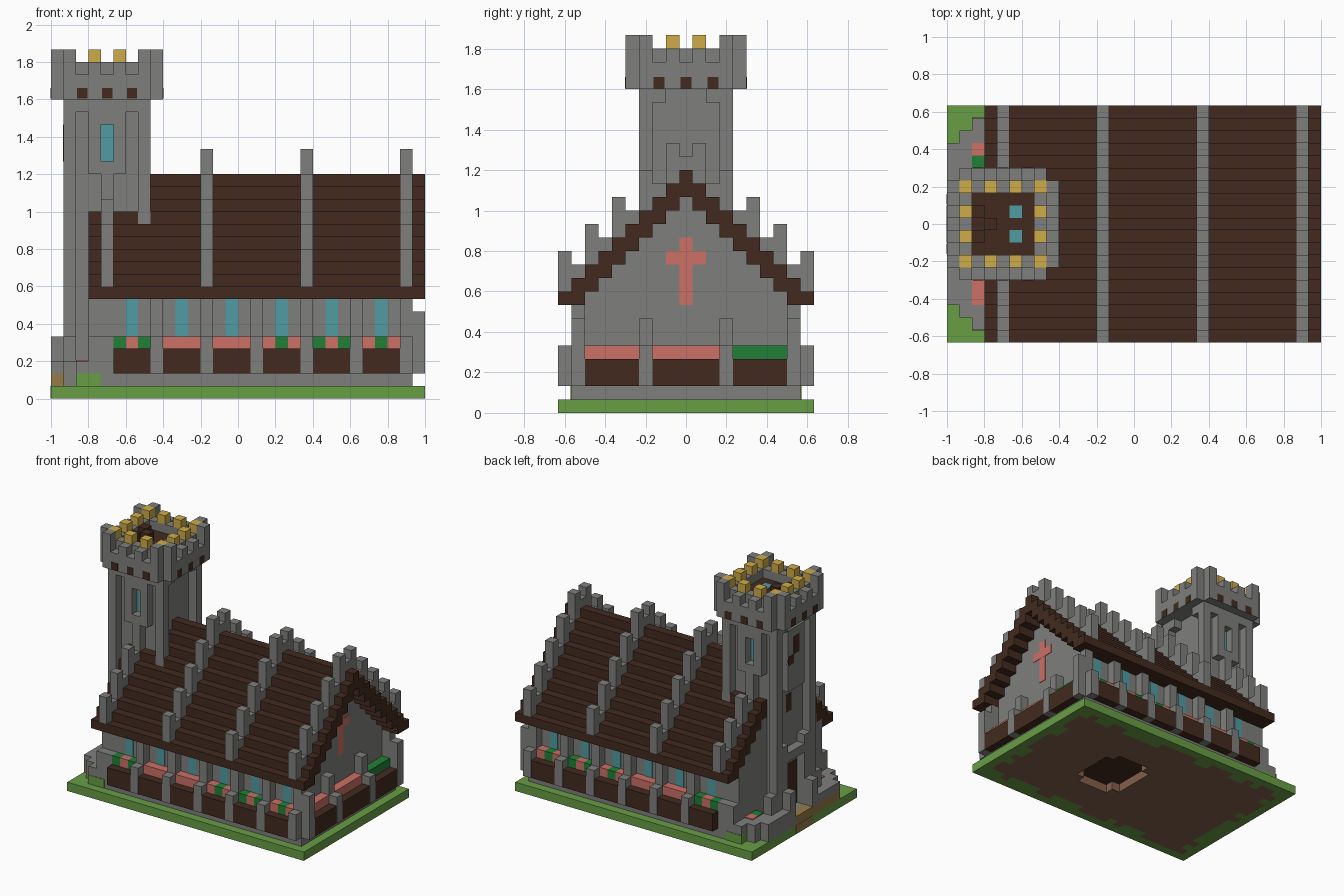
import bpy, bmesh, random
from mathutils import Vector

cube = bpy.data.objects.get("Cube")
if cube:
    bpy.data.objects.remove(cube)

U = 2 / 30  # one block


def material(name, *rgb):
    lin = [((c / 255 + 0.055) / 1.055) ** 2.4 for c in rgb] + [1]
    m = bpy.data.materials.new(name)
    m.use_nodes = True
    m.diffuse_color = lin
    m.node_tree.nodes["Principled BSDF"].inputs["Base Color"].default_value = lin
    return m


STONE = material("stone grey", 127, 127, 125)
WOOD = material("dark wood", 66, 42, 31)
GRASS = material("grass green", 104, 157, 69)
DIRT = material("dirt brown", 132, 96, 75)
PINK = material("flower pink", 204, 112, 102)
LEAF = material("leaf green", 33, 127, 54)
GLASS = material("window teal", 80, 156, 163)
GOLD = material("gold", 207, 172, 72)
TAN = material("tan step", 150, 123, 74)


def finish(name, bm, mats):
    me = bpy.data.meshes.new(name)
    bmesh.ops.scale(bm, vec=(U, U, U), verts=bm.verts)
    bm.to_mesh(me)
    bm.free()
    for m in mats:
        me.materials.append(m)
    ob = bpy.data.objects.new(name, me)
    bpy.context.scene.collection.objects.link(ob)


def part(name, mat, boxes):
    """One object from boxes (x0, x1, y0, y1, z0, z1) measured in blocks."""
    bm = bmesh.new()
    for x0, x1, y0, y1, z0, z1 in boxes:
        verts = bmesh.ops.create_cube(bm, size=1)["verts"]
        bmesh.ops.scale(bm, vec=(x1 - x0, y1 - y0, z1 - z0), verts=verts)
        bmesh.ops.translate(bm, vec=Vector((x0 + x1, y0 + y1, z0 + z1)) / 2, verts=verts)
    finish(name, bm, [mat])


def both(boxes):
    """Add the mirror image of each box across y = 0."""
    return [b for x0, x1, y0, y1, z0, z1 in boxes
            for b in ((x0, x1, y0, y1, z0, z1), (x0, x1, -y1, -y0, z0, z1))]


# Ground slab: grass rim, ragged dirt underside, small opening
random.seed(4)
bm = bmesh.new()
bmesh.ops.create_grid(bm, x_segments=30, y_segments=19, size=0.5)
bmesh.ops.scale(bm, vec=(30, 19, 1), verts=bm.verts)


def in_hole(c):
    return (0 < c.x < 6 and abs(c.y) < 2.5) or (1 < c.x < 5 and abs(c.y) < 3.5)


bmesh.ops.delete(bm, geom=[f for f in bm.faces if in_hole(f.calc_center_median())], context="FACES")
bottom = list(bm.faces)
top = bmesh.ops.extrude_face_region(bm, geom=bottom, use_keep_orig=True)["geom"]
bmesh.ops.translate(bm, vec=(0, 0, 1), verts=[g for g in top if isinstance(g, bmesh.types.BMVert)])
bmesh.ops.recalc_face_normals(bm, faces=bm.faces)
for f in bm.faces:
    c = f.calc_center_median()
    rim = min(15 - abs(c.x), 9.5 - abs(c.y))
    if c.z < 0.1:
        f.material_index = int(rim > 2 or (rim > 1 and random.random() < 0.5))
    elif c.z < 0.9:
        f.material_index = int(rim > 1)
finish("ground", bm, [GRASS, DIRT])

# Nave: plinth, floor, hollow walls and stepped gables
part("plinth", STONE, both([(-12, 14, 7, 8.5, 1, 2)]) + [(12, 14, -7, 7, 1, 2)])
part("nave_floor", WOOD, [(-11, 12, -6.5, 6.5, 1.5, 2)])
part("side_walls", STONE, both([(-12, 13, 6.5, 7.5, 2, 8), (-12, -10, 7.5, 8.5, 2, 5)]))
gable = []
for x in (-12, 12):
    gable.append((x, x + 1, -6.5, 6.5, 2, 8))
    gable += [(x, x + 1, k - 7.5, 7.5 - k, 8 + k, 9 + k) for k in range(8)]
part("gable_walls", STONE, gable)

# Buttresses along the sides and the east end
bays = range(-10, 13, 4)
part("side_buttresses", STONE, both(
    [b for x in bays for b in ((x + 3, x + 4, 7.5, 8.5, 2, 8), (x + 3, x + 4, 8.5, 9.5, 2, 5))]))
part("end_buttresses", STONE, both(
    [(13, 14, 2.5, 3.5, 2, 7), (14, 15, 2.5, 3.5, 2, 5), (14, 15, 7.5, 8.5, 2, 7)]))

# Windows, overhanging planters and flowers
part("nave_windows", GLASS, both([(x + 1, x + 2, 7, 7.55, 5, 8) for x in bays]))
part("side_planters", WOOD, both([(x, x + 3, 7.5, 9.45, 2, 4) for x in bays]))
pink, leaf = [], []
for x, pattern in zip(bays, ("LPL", "PPP", "PPP", "PLP", "LPL", "PLP")):
    for i, kind in enumerate(pattern):
        (pink if kind == "P" else leaf).append((x + i, x + i + 1, 7.5, 8.5, 4, 5))
ends = [(-7.5, -3.5), (-2.5, 2.5), (3.5, 7.5)]
part("end_planters", WOOD, [(13, 14.95, a, b, 2, 4) for a, b in ends])
part("pink_flowers", PINK, both(pink) + [(13, 14, a, b, 4, 5) for a, b in ends[:2]]
     + [(-13, -12, -6.5, -4.5, 2, 3.1), (-13, -12, 5.5, 6.5, 2, 3.1)])
part("leafy_plants", LEAF, both(leaf) + [(13, 14, 3.5, 7.5, 4, 5), (-13, -12, 4.5, 5.5, 2, 3.1)])
part("gable_cross", PINK, [(12.5, 13.05, -0.5, 0.5, 8, 13), (12.5, 13.06, -1.5, 1.5, 11, 12)])

# Stepped roof, notched around the tower
roof = []
for k in range(10):
    y0, y1, z = 7.5 - k, 9.5 - k, 8 + k
    spans = [(-12, 15)] if k < 6 else [(-12, -8), (-7, 15)] if k == 6 else [(-8, 15)]
    roof += [(a, b, max(y0, 0), y1, z, z + 1) for a, b in spans]
part("roof", WOOD, both(roof))

# Crow-stepped ribs over the roof
ribs = []
for x in (-11, -3, 5, 13):
    for j in range(6 if x == -11 else 10):
        ribs.append((x, x + 1, max(8.5 - j, 0), 9.5 - j, 9 + j, 9 + j + (1 if j % 2 else 3)))
part("roof_ribs", STONE, both(ribs))

# Tower: core, corner pillars, corbels and window surrounds
CX = -10.5


def ring(half, pick=lambda i, n: True):
    """Cells (x0, x1, y0, y1) round a square of the given half width."""
    n = int(2 * half)
    cells = []
    for i in range(n):
        for j in range(n):
            if (i in (0, n - 1) or j in (0, n - 1)) and pick(i, j):
                cells.append((CX - half + i, CX - half + i + 1, j - half, j - half + 1))
    return cells


def corner(i, j):
    return i in (0, 6) and j in (0, 6)


part("tower_core", STONE, [(-13, -8, -2.5, 2.5, 1, 24)])
part("tower_pillars", STONE, [c + (1, 24) for c in ring(3.5, corner)])
part("tower_corbels", STONE, [c + (23, 24) for c in
     ring(3.5, lambda i, j: (i in (0, 6)) != (j in (0, 6)) and (i in (1, 5) or j in (1, 5)))])
part("window_surrounds", STONE, both(
    [(-12, -11, 2.5, 3.5, 18, 24), (-10, -9, 2.5, 3.5, 18, 24), (-11, -10, 2.5, 3.5, 22, 24),
     (-11, -10, 2.5, 3.5, 15, 19)]) + [(-14, -13, -1.5, 1.5, 16, 23)])
part("tower_windows", GLASS, both([(-11, -10, 2, 2.55, 19, 22)]))
part("west_slits", WOOD, [(-14.05, -13.5, -0.5, 0.5, 20, 22), (-14.05, -13.5, 0.5, 1.5, 19, 20),
                          (-13.05, -12.5, -0.5, 0.5, 13, 15)])

# Crown: outer parapet without corners, inner ring, gold studs
def outer(i, j):
    return not (i in (0, 8) and j in (0, 8))


def merlon_top(x0, y0):
    along = y0 if abs(x0 + 0.5 - CX) > 3.6 else x0 - CX
    step = round(along + 3.5)
    return 28 if step in (0, 6) else 27 if step % 2 == 0 else 26


part("crown_parapet", STONE, [c + (24, merlon_top(c[0], c[2])) for c in ring(4.5, outer)])
part("crown_inner_ring", STONE, [c + (24, 27) for c in ring(3.5)])
part("gold_studs", GOLD, [c + (27, 28) for c in ring(3.5, lambda i, j: i % 2 == 0 and j % 2 == 0)])
part("crown_floor", WOOD, [(-13, -8, -2.5, 2.5, 24, 26)]
     + both([(-13, -12, 0.5, 1.5, 26, 27)]) + [(-12, -11, -0.5, 0.5, 26, 27)])
part("crown_skylights", GLASS, both([(-10, -9, 0.5, 1.5, 25.5, 26.05)]))
slits = []
for d in (-2, 0, 2):
    slits += both([(CX + d - 0.42, CX + d + 0.42, 4.2, 4.53, 24.05, 24.9)])
    slits += [(x, x + 0.33, d - 0.42, d + 0.42, 24.05, 24.9) for x in (-15.03, -6.3)]
part("crown_slits", WOOD, slits)

# Entrance: rounded terrace on an earth bank, posts, doorway and step
part("terrace", STONE, both([(-15, -14, 1.5, 6.5, 2, 3), (-14, -13, 0, 7.5, 1, 2), (-14, -13, 1.5, 7.5, 2, 3),
                             (-13, -12, 0, 7.5, 1, 2), (-13, -12, 6.5, 8.5, 2, 3),
                             (-14, -13, 3.5, 4.5, 3, 5)]) + [(-15, -14, 1.5, 6.5, 1, 2)])
part("door_posts", STONE, both([(-15, -14, 1.5, 2.5, 3, 5), (-14, -13, 1.5, 2.5, 3, 10)])
     + [(-14, -13, -1.5, 1.5, 8, 9)])
part("door", WOOD, [(-13.05, -12.5, -1.5, 1.5, 2, 7)])
part("entrance_step", TAN, [(-15, -14, -6.5, 1.5, 1, 2), (-15.03, -14.5, -1.5, 1.5, 0.02, 1)])
part("grass_bank", GRASS, both([(-13, -11, 7.5, 8.55, 1, 2)]))
